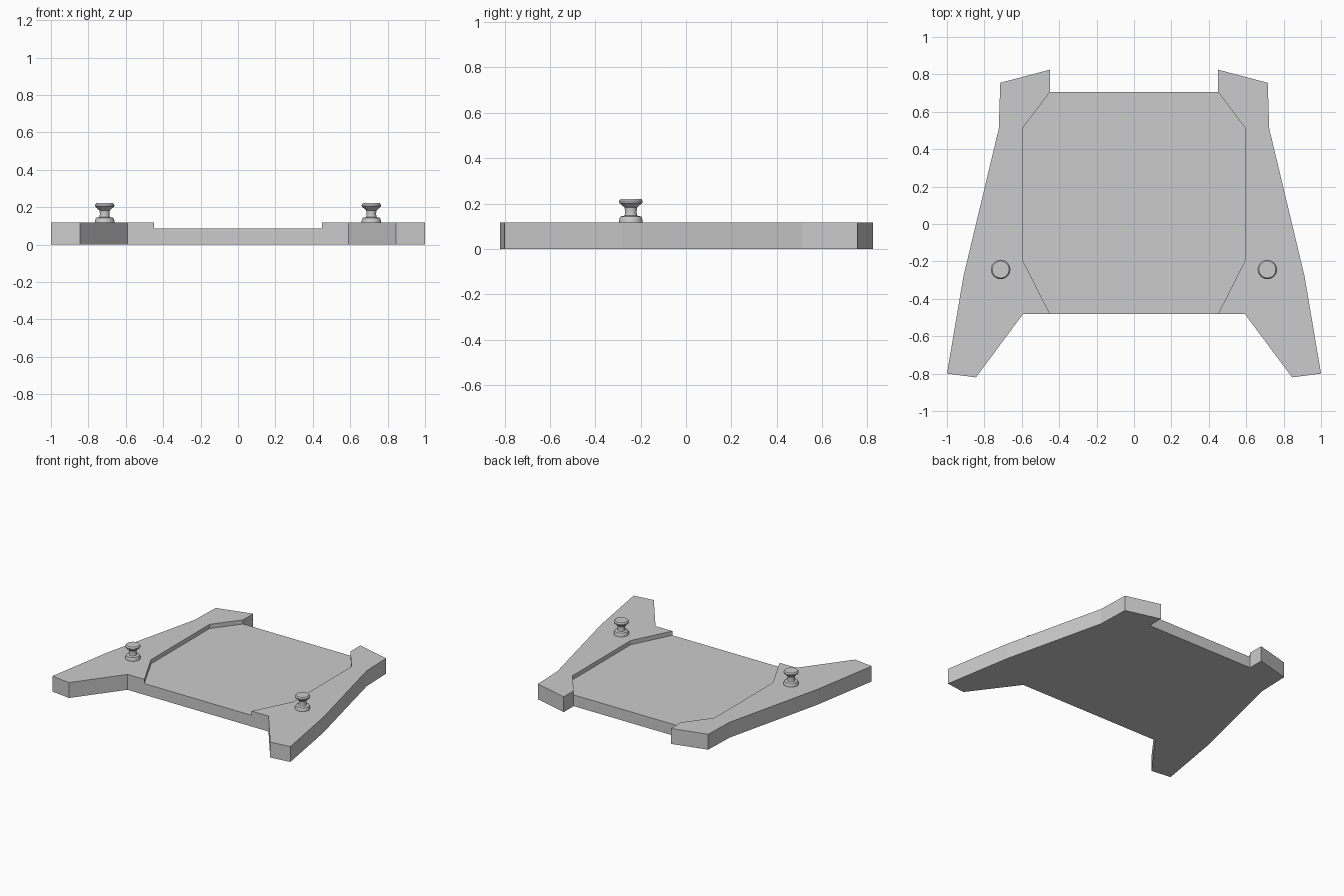
import bpy, bmesh, math
from mathutils import Matrix, Vector

if "Cube" in bpy.data.objects:
    bpy.data.objects.remove(bpy.data.objects["Cube"])

TRAY_Z, RAIL_Z = 0.085, 0.117

# Right half outlines: recess edge (front to back) and outer edge (back to front)
inner = [(0.45, -0.48), (0.597, -0.19), (0.597, 0.51), (0.45, 0.705)]
outer = [(0.45, 0.825), (0.715, 0.755), (0.723, 0.51), (0.912, -0.28),
         (1.0, -0.80), (0.845, -0.82), (0.592, -0.48)]


def flip(points):
    return [(-x, y) for x, y in points]


def finish(bm, name):
    bmesh.ops.remove_doubles(bm, verts=bm.verts, dist=1e-5)
    bmesh.ops.recalc_face_normals(bm, faces=bm.faces)
    mesh = bpy.data.meshes.new(name)
    bm.to_mesh(mesh)
    bm.free()
    obj = bpy.data.objects.new(name, mesh)
    bpy.context.collection.objects.link(obj)
    return obj


def build_tray():
    bm = bmesh.new()

    def cap(points, z):
        bm.faces.new([bm.verts.new((x, y, z)) for x, y in points])

    def wall(a, b, z0, z1):
        bm.faces.new([bm.verts.new(p) for p in
                      ((*a, z0), (*b, z0), (*b, z1), (*a, z1))])

    # Raised side rails, their outside walls and the step down to the tray
    for side in (list, flip):
        rim, step = side(outer), side(inner)
        cap(step + rim, RAIL_Z)
        for a, b in zip(step, step[1:]):
            wall(a, b, TRAY_Z, RAIL_Z)
        edge = [step[-1]] + rim + [step[0]]
        for a, b in zip(edge, edge[1:]):
            wall(a, b, 0, RAIL_Z)

    # Sunken floor, its front and back edges, and the underside
    cap(inner + flip(inner)[::-1], TRAY_Z)
    for p in (inner[0], inner[-1]):
        wall(p, (-p[0], p[1]), 0, TRAY_Z)
    half = [inner[-1]] + outer + [inner[0]]
    cap(half + flip(half)[::-1], 0)
    return finish(bm, "tray_base")


def build_knob(name, x, y):
    # Lathed profile: flared foot, narrow stem, round head
    profile = [(0, 0.113), (0.052, 0.113), (0.052, 0.128), (0.046, 0.143), (0.028, 0.147),
               (0.025, 0.163), (0.028, 0.183), (0.038, 0.192), (0.051, 0.203),
               (0.052, 0.212), (0.045, 0.221), (0, 0.221)]
    bm = bmesh.new()
    verts = [bm.verts.new((r, 0, z)) for r, z in profile]
    edges = [bm.edges.new(pair) for pair in zip(verts, verts[1:])]
    bmesh.ops.spin(bm, geom=verts + edges, cent=(0, 0, 0), axis=(0, 0, 1),
                   angle=math.tau, steps=32)
    bmesh.ops.translate(bm, verts=bm.verts, vec=(x, y, 0))
    obj = finish(bm, name)
    bpy.ops.object.select_all(action='DESELECT')
    obj.select_set(True)
    bpy.context.view_layer.objects.active = obj
    bpy.ops.object.shade_smooth_by_angle(angle=math.radians(30))


build_tray()
build_knob("right_knob", 0.713, -0.243)
build_knob("left_knob", -0.713, -0.243)
